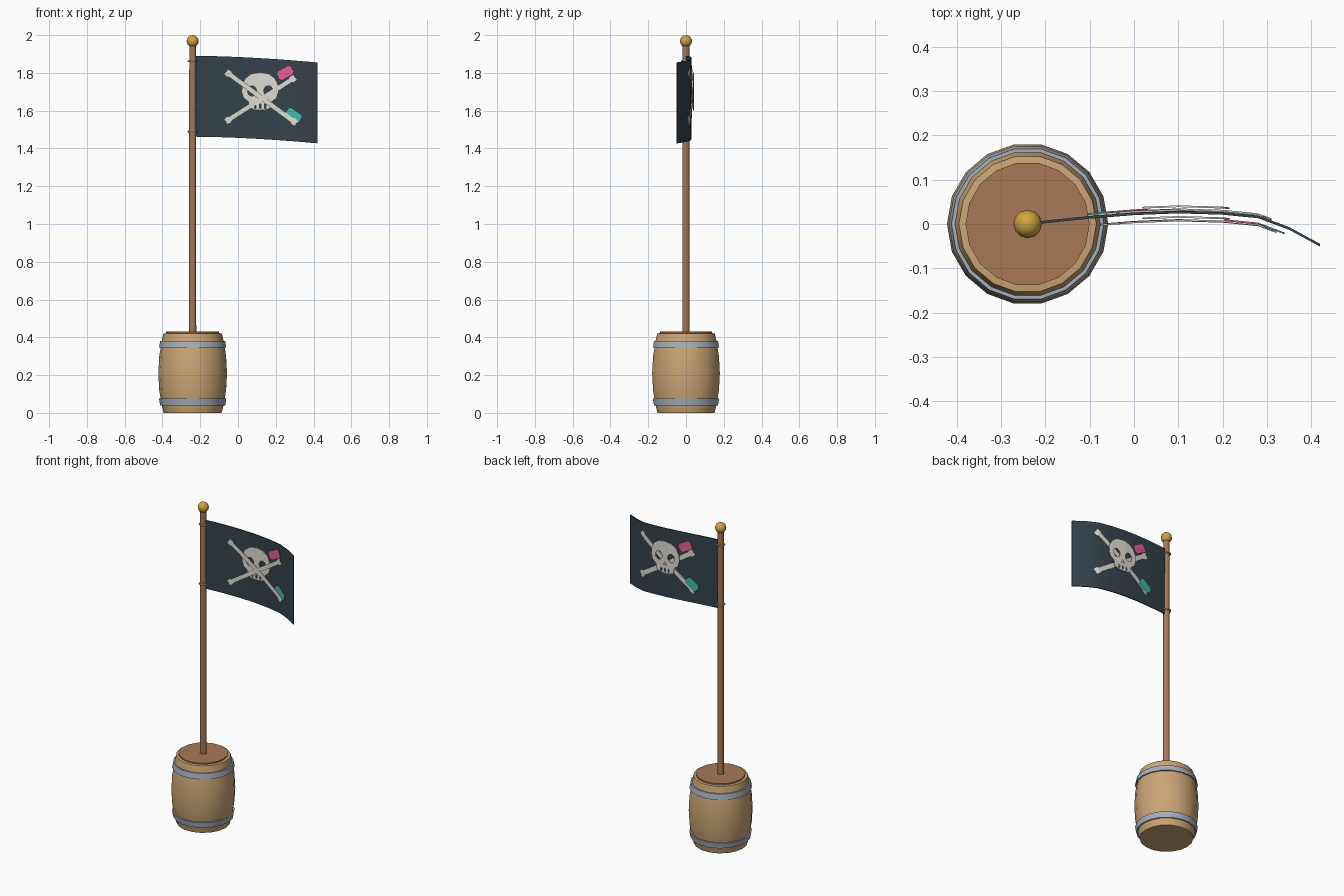
import bpy, bmesh, math
from mathutils import Vector

if "Cube" in bpy.data.objects:
    bpy.data.objects.remove(bpy.data.objects["Cube"])

PX = -0.24   # pole and barrel axis
CX = 0.117   # emblem centre


def mat(name, r, g, b):
    m = bpy.data.materials.new(name)
    m.diffuse_color = (r, g, b, 1)
    m.use_nodes = True
    m.node_tree.nodes["Principled BSDF"].inputs["Base Color"].default_value = m.diffuse_color
    return m


TAN = mat("tan_wood", .60, .38, .18)
BROWN = mat("brown_wood", .38, .19, .095)
METAL = mat("metal", .38, .43, .50)
GOLD = mat("gold", .62, .37, .05)
CLOTH = mat("cloth", .035, .055, .07)
WHITE = mat("bone_white", .75, .72, .66)
PINK = mat("pink", .75, .12, .30)
TEAL = mat("teal", .05, .50, .38)


def finish(bm, name, m, smooth=True):
    bmesh.ops.recalc_face_normals(bm, faces=bm.faces)
    me = bpy.data.meshes.new(name)
    bm.to_mesh(me)
    bm.free()
    ob = bpy.data.objects.new(name, me)
    bpy.context.collection.objects.link(ob)
    me.materials.append(m)
    if smooth:
        bpy.ops.object.select_all(action='DESELECT')
        ob.select_set(True)
        bpy.context.view_layer.objects.active = ob
        bpy.ops.object.shade_smooth_by_angle(angle=math.radians(35))
    return ob


def lathe(name, profile, n, m, closed=False):
    """Turn an (r, z) profile about the pole axis."""
    bm = bmesh.new()
    rings = [[bm.verts.new((PX + r * math.cos(2 * math.pi * i / n),
                            r * math.sin(2 * math.pi * i / n), z)) for i in range(n)]
             for r, z in profile]
    pairs = list(zip(rings, rings[1:])) + ([(rings[-1], rings[0])] if closed else [])
    for a, b in pairs:
        for i in range(n):
            j = (i + 1) % n
            bm.faces.new((a[i], a[j], b[j], b[i]))
    if not closed:
        bm.faces.new(rings[0])
        bm.faces.new(rings[-1])
    return finish(bm, name, m)


# barrel with lid and hoops
lathe("barrel", [(.153, 0), (.165, .045), (.177, .12), (.182, .21), (.177, .30),
                 (.165, .375), (.155, .42), (.142, .422)], 18, TAN)
lathe("barrel_lid", [(.14, .40), (.14, .43)], 18, BROWN)
for nm, z0, z1, r0, r1 in (("lower_hoop", .04, .075, .172, .178),
                           ("upper_hoop", .345, .38, .178, .172)):
    lathe(nm, [(r0 - .015, z0), (r0, z0), (r1, z1), (r1 - .015, z1)], 18, METAL, True)

# pole, finial and flag rings
lathe("pole", [(.019, .42), (.018, 1.95)], 12, BROWN)
bm = bmesh.new()
bmesh.ops.create_uvsphere(bm, u_segments=12, v_segments=8, radius=.032)
bmesh.ops.translate(bm, verts=bm.verts, vec=(PX, 0, 1.968))
finish(bm, "finial", GOLD)
for i, z in enumerate((1.49, 1.862)):
    ring = [(.022 + .005 * math.cos(a), z + .005 * math.sin(a))
            for a in (k * math.pi / 3 for k in range(6))]
    lathe(f"flag_ring_{i}", ring, 12, METAL, True)

# flag cloth: plan curve shared with the emblem
WAVE = [(-.225, .002), (-.16, .009), (-.1, .015), (0, .023), (.1, .027), (.2, .024),
        (.28, .016), (.35, -.010), (.42, -.048)]


def wave(x):
    for (x0, y0), (x1, y1) in zip(WAVE, WAVE[1:]):
        if x <= x1 + 1e-6:
            return y0 + (y1 - y0) * (x - x0) / (x1 - x0)
    return WAVE[-1][1]


bm = bmesh.new()
cols = []
for x, y in WAVE:
    d = .035 * ((x + .225) / .645) ** 1.7
    cols.append([bm.verts.new((x, y + s, z - d))
                 for s, z in ((-.003, 1.462), (.003, 1.462), (.003, 1.89), (-.003, 1.89))])
for a, b in zip(cols, cols[1:]):
    for k in range(4):
        bm.faces.new((a[k], a[(k + 1) % 4], b[(k + 1) % 4], b[k]))
bm.faces.new(cols[0])
bm.faces.new(cols[-1])
finish(bm, "flag", CLOTH)


def patch(name, loops, off, m, back):
    """Fill flat (x, z) outlines with holes, thicken, and lay along the cloth."""
    bm = bmesh.new()
    for lp in loops:
        vs = [bm.verts.new((2 * CX - x if back else x, 0, z)) for x, z in lp]
        for a, b in zip(vs, vs[1:] + vs[:1]):
            bm.edges.new((a, b))
    bmesh.ops.triangle_fill(bm, use_beauty=True, edges=bm.edges[:], normal=(0, -1, 0))
    for x, _ in WAVE:
        bmesh.ops.bisect_plane(bm, geom=bm.verts[:] + bm.edges[:] + bm.faces[:],
                               plane_co=(x, 0, 0), plane_no=(1, 0, 0))
    ext = bmesh.ops.extrude_face_region(bm, geom=bm.faces[:])
    for v in ext["geom"]:
        if isinstance(v, bmesh.types.BMVert):
            v.co.y += .004
    for v in bm.verts:
        v.co.y += wave(v.co.x) - .002 + (off if back else -off)
    finish(bm, name, m, False)


def ellipse(cx, cz, rx, rz, n=14):
    return [(cx + rx * math.cos(2 * math.pi * i / n), cz + rz * math.sin(2 * math.pi * i / n))
            for i in range(n)]


def along(p, q, pts):
    """Place points (along, across) on the segment p-q, measured from its middle."""
    p, q = Vector(p), Vector(q)
    d = (q - p).normalized()
    c = (p + q) / 2
    return [tuple(c + d * a + Vector((-d.y, d.x)) * b) for a, b in pts]


def bone(p, q):
    h = (Vector(q) - Vector(p)).length / 2
    end = [(h - .035, -.013), (h - .025, -.020), (h, -.016), (h - .004, 0),
           (h, .016), (h - .025, .020), (h - .035, .013)]
    return along(p, q, end + [(-a, -b) for a, b in end])


def capsule(p, q):
    quarter = [(.044, -.016), (.034, -.027)]
    right = [quarter[1], quarter[0], (.044, .016), (.034, .027)]
    return along(p, q, right + [(-a, -b) for a, b in right])


# skull outline with sockets, nose and tooth gaps
half = [(0, 1.803), (.045, 1.796), (.078, 1.772), (.095, 1.737), (.098, 1.70),
        (.088, 1.668), (.063, 1.648), (.058, 1.615), (.03, 1.604), (0, 1.602)]
skull = [(CX + x, z) for x, z in half] + [(CX - x, z) for x, z in half[-2:0:-1]]
holes = [ellipse(CX + s * .043, 1.705, .024, .027) for s in (-1, 1)]
holes.append([(CX - .013, 1.652), (CX, 1.675), (CX + .013, 1.652), (CX, 1.657)])
for dx in (-.026, 0, .026):
    holes.append([(CX + dx + a, z) for a, z in
                  ((-.004, 1.612), (.004, 1.612), (.004, 1.634), (-.004, 1.634))])

# emblem on both faces: bones lie over the skull at the front, under it at the back
for side, back, o_skull, o_bone, o_tip in (("front", False, .011, .019, .015),
                                           ("back", True, .013, .006, .008)):
    patch(f"{side}_skull", [skull] + holes, o_skull, WHITE, back)
    patch(f"{side}_bone_a", [bone((-.066, 1.808), (.312, 1.53))], o_bone, WHITE, back)
    patch(f"{side}_bone_b", [bone((-.068, 1.54), (.305, 1.778))], o_bone - .001, WHITE, back)
    patch(f"{side}_pink_band", [capsule((.21, 1.778), (.29, 1.822))], o_tip, PINK, back)
    patch(f"{side}_teal_band", [capsule((.258, 1.60), (.33, 1.55))], o_tip, TEAL, back)
